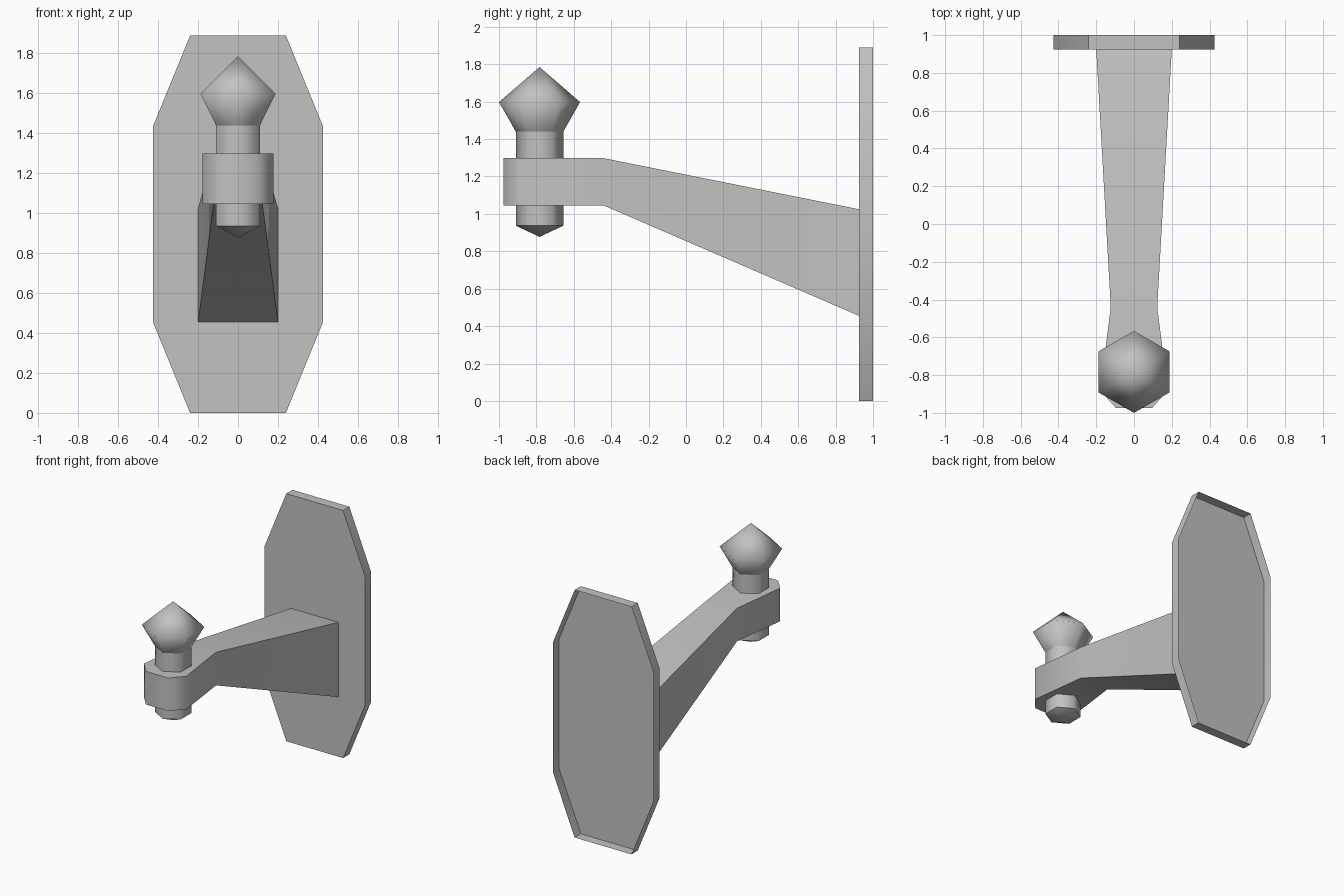
import bpy
import bmesh
from math import pi, sin, cos, radians

if "Cube" in bpy.data.objects:
    bpy.data.objects.remove(bpy.data.objects["Cube"], do_unlink=True)

GREY = (0.54, 0.54, 0.54, 1)
metal = bpy.data.materials.new("grey_metal")
metal.use_nodes = True
metal.diffuse_color = GREY
for node in metal.node_tree.nodes:
    if node.type == "BSDF_PRINCIPLED":
        node.inputs["Base Color"].default_value = GREY


def loft(name, rings, cap_start=False, cap_end=False, sharp_angle=50):
    """Skin a list of equal-length closed rings; a one-point ring is a tip."""
    bm = bmesh.new()
    loops = [[bm.verts.new(p) for p in ring] for ring in rings]
    for a, b in zip(loops, loops[1:]):
        n = max(len(a), len(b))
        for i in range(n):
            j = (i + 1) % n
            if len(a) == 1:
                bm.faces.new((a[0], b[j], b[i]))
            elif len(b) == 1:
                bm.faces.new((a[i], a[j], b[0]))
            else:
                bm.faces.new((a[i], a[j], b[j], b[i]))
    for ring, wanted in ((loops[0], cap_start), (loops[-1], cap_end)):
        if wanted:
            bm.faces.new(ring)
    bmesh.ops.recalc_face_normals(bm, faces=bm.faces)
    for f in bm.faces:
        f.smooth = True
    for e in bm.edges:
        e.smooth = e.calc_face_angle(0) < radians(sharp_angle)
    mesh = bpy.data.meshes.new(name)
    bm.to_mesh(mesh)
    bm.free()
    mesh.materials.append(metal)
    obj = bpy.data.objects.new(name, mesh)
    bpy.context.collection.objects.link(obj)


# Wall plate: elongated octagon shell, open at the back
quarter = [(0.24, 0.945), (0.425, 0.492)]
half = quarter + [(x, -z) for x, z in reversed(quarter)]
outline = half + [(-x, -z) for x, z in half]
loft("wall_plate", [[(x, y, z + 0.945) for x, z in outline] for y in (0.925, 1.0)],
     cap_start=True)

# Tapered arm ending in a chamfered head: y, half width, bottom, top
sections = [(0.925, 0.2, 0.455, 1.025), (-0.44, 0.123, 1.045, 1.298),
            (-0.88, 0.179, 1.045, 1.298), (-0.975, 0.095, 1.045, 1.298)]
loft("arm", [[(-w, y, lo), (w, y, lo), (w, y, hi), (-w, y, hi)]
             for y, w, lo, hi in sections], cap_end=True)

# Six-sided pin through the head
PIN_Y = -0.783


def hexagon(radius, z):
    if radius == 0:
        return [(0, PIN_Y, z)]
    return [(radius * sin(i * pi / 3), PIN_Y + radius * cos(i * pi / 3), z)
            for i in range(6)]


def turned(name, profile):
    loft(name, [hexagon(r, z) for r, z in profile], sharp_angle=180)


turned("pin_shaft", [(0.127, 0.937), (0.127, 1.44)])
turned("pin_tip", [(0, 0.877), (0.127, 0.937)])
turned("finial", [(0.127, 1.44), (0.217, 1.598), (0, 1.785)])
